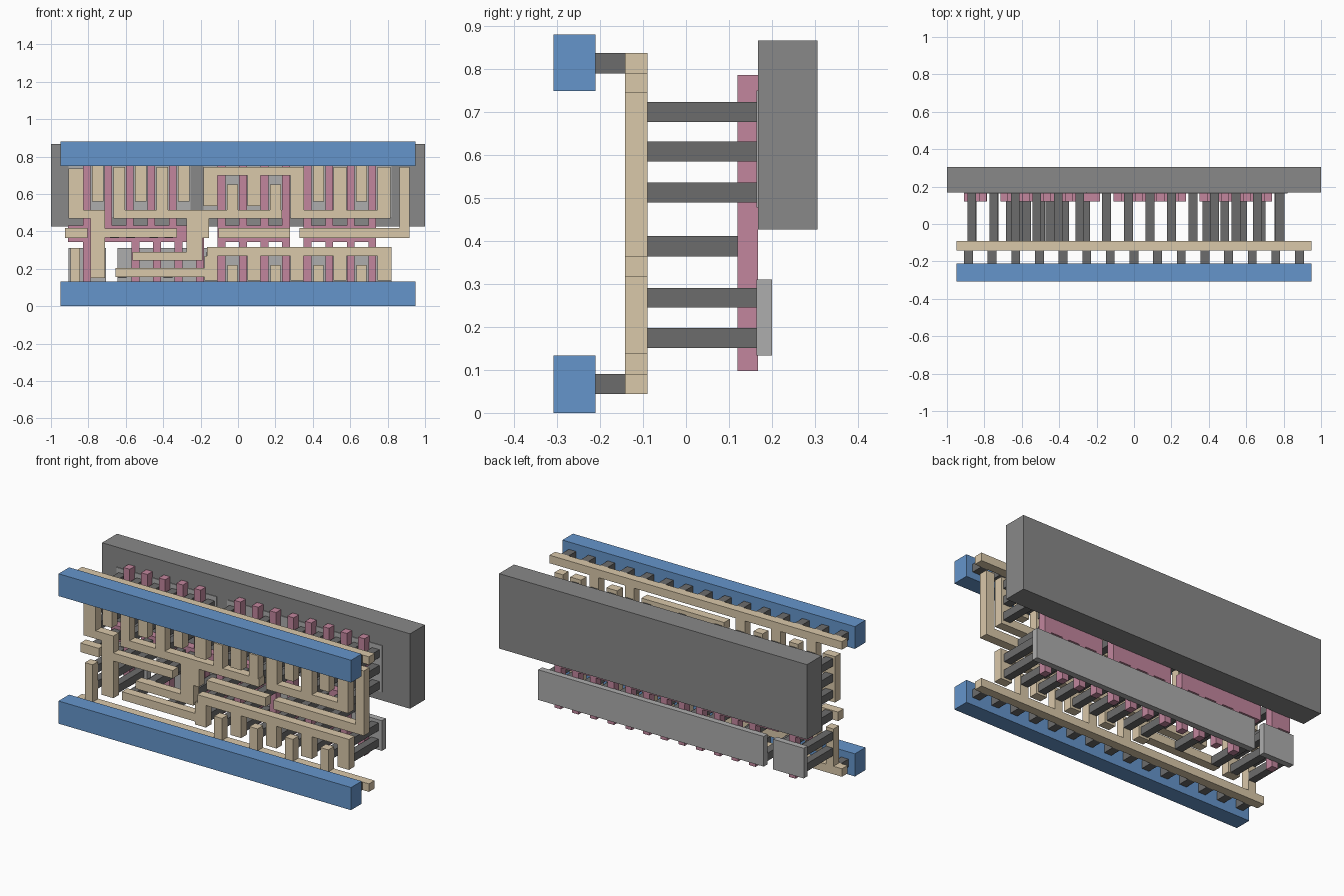
import bpy, bmesh


def mat(name, c):
    m = bpy.data.materials.new(name)
    m.diffuse_color = (*c, 1)
    return m


BLUE = mat("blue", (0.13, 0.30, 0.60))
TAN = mat("tan", (0.70, 0.58, 0.40))
PINK = mat("pink", (0.54, 0.24, 0.34))
DARK = mat("dark_grey", (0.15, 0.15, 0.15))
LIGHT = mat("light_grey", (0.42, 0.42, 0.42))
GREY = mat("grey", (0.25, 0.25, 0.25))


def plates(name, y0, y1, rects, material):
    """One object of boxes; each rect is (x0, x1, z0, z1) extruded y0..y1."""
    bm = bmesh.new()
    for x0, x1, z0, z1 in rects:
        vs = bmesh.ops.create_cube(bm, size=1)["verts"]
        for v in vs:
            v.co.x = x1 if v.co.x > 0 else x0
            v.co.y = y1 if v.co.y > 0 else y0
            v.co.z = z1 if v.co.z > 0 else z0
    me = bpy.data.meshes.new(name)
    bm.to_mesh(me)
    bm.free()
    me.materials.append(material)
    ob = bpy.data.objects.new(name, me)
    bpy.context.collection.objects.link(ob)
    return ob


def bars(xs, w, z0, z1):
    return [(x - w / 2, x + w / 2, z0, z1) for x in xs]


LY = (-0.142, -0.09)          # tan wiring layer
P = 0.115                     # gate pitch

# Front power rails and the short pegs behind them
plates("lower_power_rail", -0.308, -0.21, [(-0.95, 0.95, 0, 0.133)], BLUE)
plates("upper_power_rail", -0.308, -0.21, [(-0.95, 0.95, 0.749, 0.88)], BLUE)
peg_x = [-0.885 + i * 0.1264 for i in range(15)]
plates("rail_pegs", -0.21, -0.142,
       bars(peg_x, 0.047, 0.044, 0.091) + bars(peg_x, 0.047, 0.79, 0.837), DARK)

# Source and drain columns
lower_tabs = [-0.03 + 2 * P * i for i in range(4)]
net_legs = [-0.145 + 2 * P * i for i in range(5)]
upper_tabs = [-0.75, -0.52, -0.29, 0.43, 0.66]
out_legs = [-0.635, -0.405]
out_tabs = [-0.03, 0.20]

# Wiring: rails with tabs
plates("lower_wire_rail", *LY, [(-0.95, 0.95, 0.044, 0.091)]
       + bars(lower_tabs, 0.052, 0.091, 0.22)
       + [(-0.895, -0.845, 0.091, 0.31)], TAN)
plates("upper_wire_rail", *LY, [(-0.95, 0.95, 0.79, 0.837)]
       + bars(upper_tabs, 0.06, 0.56, 0.79), TAN)
# Wiring: lower comb
plates("lower_comb_wire", *LY, [(-0.165, 0.82, 0.268, 0.317), (-0.655, -0.18, 0.155, 0.203)]
       + bars(net_legs[1:4], 0.07, 0.138, 0.268)
       + [(-0.18, -0.11, 0.138, 0.268), (0.745, 0.82, 0.138, 0.268)], TAN)
# Wiring: output across the middle
plates("output_wire", *LY, [(-0.665, 0.235, 0.468, 0.515), (-0.275, -0.155, 0.364, 0.468),
                            (-0.275, -0.19, 0.291, 0.364), (-0.565, -0.19, 0.245, 0.291)]
       + bars(out_legs, 0.06, 0.515, 0.745) + bars(out_tabs, 0.06, 0.515, 0.65), TAN)
# Wiring: upper comb
plates("upper_comb_wire", *LY, [(-0.185, 0.352, 0.70, 0.745), (0.28, 0.815, 0.468, 0.515),
                                (0.28, 0.352, 0.515, 0.70)]
       + bars([-0.147], 0.075, 0.535, 0.70) + bars([0.085], 0.07, 0.535, 0.70)
       + bars([0.545, 0.78], 0.07, 0.515, 0.745), TAN)
# Wiring: left stage and input pieces
plates("left_stage_wire", *LY, [(-0.905, -0.825, 0.515, 0.737), (-0.905, -0.71, 0.468, 0.515),
                                (-0.788, -0.71, 0.15, 0.468), (-0.71, -0.325, 0.368, 0.415)], TAN)
plates("left_input_wire", *LY, [(-0.925, -0.805, 0.364, 0.417)], TAN)
plates("middle_input_wire", *LY, [(-0.105, 0.278, 0.364, 0.417)], TAN)
plates("right_input_wire", *LY, [(0.33, 0.917, 0.364, 0.417), (0.863, 0.917, 0.417, 0.745)], TAN)

# Gates: combs of vertical bars joined by a mid strip
G = 0.041
lo, hi, m0, m1 = 0.098, 0.786, 0.342, 0.432
right_gates = [-0.088 + P * i for i in range(8)]


def gate_comb(name, lows, highs, x0, x1):
    plates(name, 0.12, 0.167, [(x0, x1, m0, m1)]
           + bars(lows, G, lo, m0) + bars(highs, G, m1, hi), PINK)


gate_comb("left_gate", [-0.808], [-0.808], -0.91, -0.787)
gate_comb("second_gates", [-0.203 - P * i for i in range(4)],
          [-0.348 - P * i for i in range(4)], -0.714, -0.182)
gate_comb("third_gates", right_gates[:4], right_gates[:4], -0.109, 0.278)
gate_comb("fourth_gates", right_gates[4:], right_gates[4:], 0.351, 0.738)

# Long pins from wiring to the back strips
rows_hi = [0.49, 0.585, 0.677]
rows_lo = [0.151, 0.245]
pins = []
for x in out_legs + [-0.867, -0.147, 0.085, 0.315, 0.545, 0.78]:
    for z in rows_hi[1:]:
        pins += bars([x], 0.047, z, z + 0.046)
for x in out_legs + out_tabs + [-0.867, 0.315, 0.545, 0.78]:
    pins += bars([x], 0.047, 0.49, 0.536)
for z in rows_hi[1:]:
    pins += bars(upper_tabs, 0.047, z, z + 0.046)
pins += bars(out_tabs, 0.047, 0.585, 0.631)
pins += bars(lower_tabs + [-0.62, -0.375], 0.047, 0.151, 0.197)
pins += bars([-0.50, -0.26], 0.047, 0.245, 0.291)
for z in rows_lo:
    pins += bars(net_legs + [-0.868, -0.747], 0.045, z, z + 0.046)
plates("long_pins", -0.09, 0.164, pins, DARK)

# Pins from wiring to the gate strips
plates("gate_pins", -0.09, 0.12,
       bars([-0.865, -0.66, -0.575, -0.45, -0.37, -0.03, 0.085, 0.20, 0.39, 0.485, 0.58, 0.68],
            0.047, 0.364, 0.411), DARK)

# Back strips and the large block
plates("lower_strips", 0.164, 0.20,
       [(-0.905, -0.705, 0.133, 0.31), (-0.645, 0.82, 0.133, 0.31)], LIGHT)
plates("upper_strips", 0.164, 0.20,
       [(-0.905, -0.255, 0.478, 0.75), (-0.185, 0.82, 0.478, 0.75)], LIGHT)
plates("back_block", 0.168, 0.306, [(-1, 1, 0.427, 0.867)], GREY)
